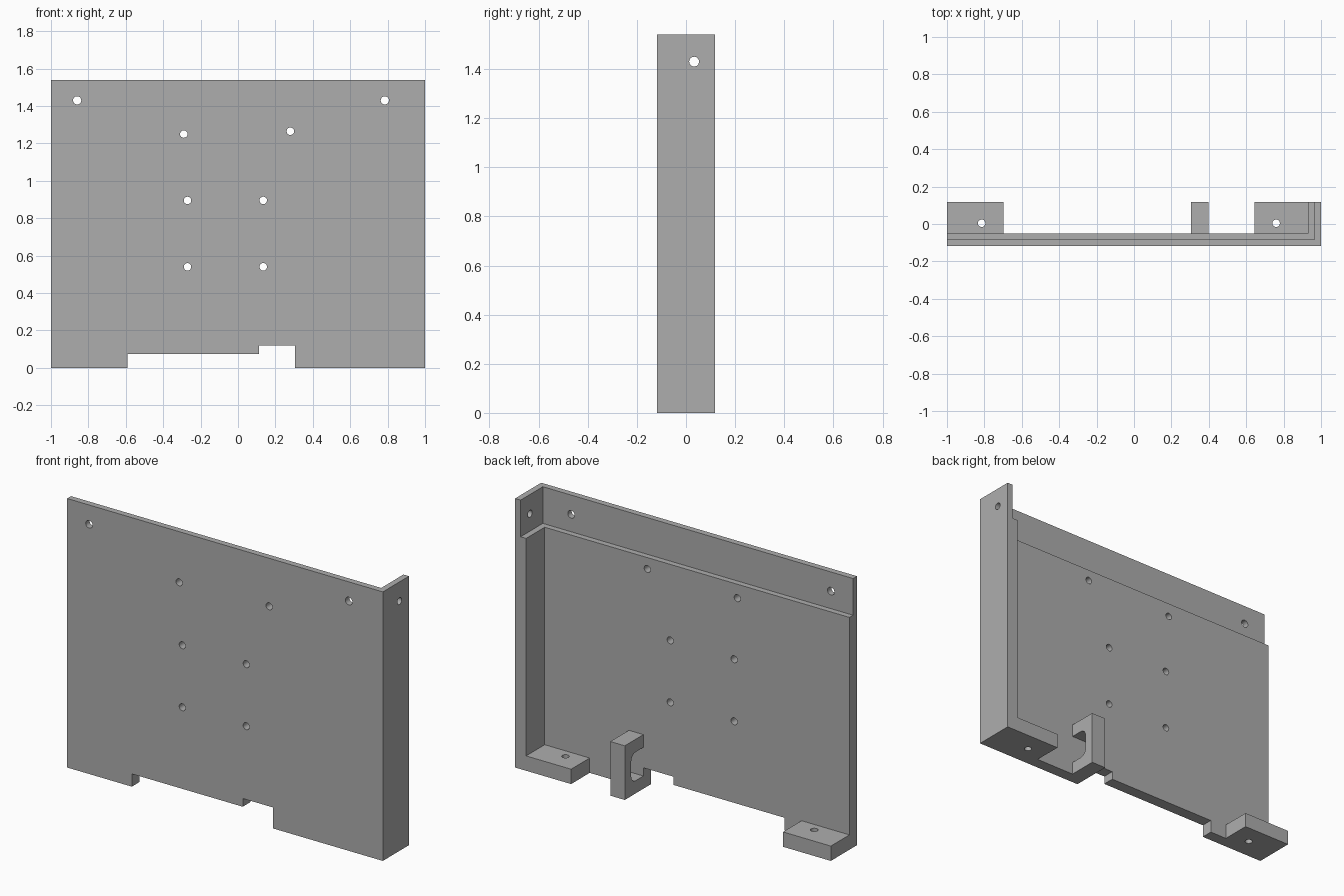
import bpy, bmesh, math
from mathutils import Matrix, Vector

cube = bpy.data.objects.get("Cube")
if cube:
    bpy.data.objects.remove(cube, do_unlink=True)

# Single grey finish
GREY = (0.42, 0.42, 0.42, 1)
grey = bpy.data.materials.new("plain grey")
grey.use_nodes = True
grey.diffuse_color = GREY
grey.node_tree.nodes["Principled BSDF"].inputs["Base Color"].default_value = GREY

# Shared dimensions
FRONT, BACK = -0.118, 0.118
INNER_Y, INNER_X = -0.05, 0.93       # inside faces of the thick walls
THIN_Y, THIN_X = -0.083, 0.965       # inside faces above the ledge
LEDGE, TOP = 1.33, 1.54
FOOT_H = 0.085


def add_object(name, bm):
    bmesh.ops.recalc_face_normals(bm, faces=bm.faces)
    mesh = bpy.data.meshes.new(name)
    bm.to_mesh(mesh)
    bm.free()
    mesh.materials.append(grey)
    obj = bpy.data.objects.new(name, mesh)
    bpy.context.collection.objects.link(obj)
    return obj


def prism(name, points, direction):
    """Extrude a closed outline of 3D points along a direction."""
    bm = bmesh.new()
    face = bm.faces.new([bm.verts.new(p) for p in points])
    ext = bmesh.ops.extrude_face_region(bm, geom=[face])
    moved = [g for g in ext["geom"] if isinstance(g, bmesh.types.BMVert)]
    bmesh.ops.translate(bm, verts=moved, vec=Vector(direction))
    return add_object(name, bm)


def box(name, x, y, z):
    outline = [(x[0], y[0], z[0]), (x[1], y[0], z[0]),
               (x[1], y[1], z[0]), (x[0], y[1], z[0])]
    return prism(name, outline, (0, 0, z[1] - z[0]))


def drill(centre, axis, radius, length=0.4):
    bm = bmesh.new()
    turn = {"X": Matrix.Rotation(math.pi / 2, 4, "Y"),
            "Y": Matrix.Rotation(math.pi / 2, 4, "X"),
            "Z": Matrix.Identity(4)}[axis]
    bmesh.ops.create_cone(bm, cap_ends=True, segments=32, radius1=radius,
                          radius2=radius, depth=length,
                          matrix=Matrix.Translation(centre) @ turn)
    return add_object("hole_cutter", bm)


def cut(obj, cutters):
    bpy.context.view_layer.objects.active = obj
    for cutter in cutters:
        cutter.hide_render = True
        mod = obj.modifiers.new("cut", "BOOLEAN")
        mod.operation, mod.solver, mod.object = "DIFFERENCE", "EXACT", cutter
        bpy.ops.object.modifier_apply(modifier=mod.name)
        bpy.data.objects.remove(cutter, do_unlink=True)


# Front plate and left side wall as one L-shaped body
corner = [(-1, FRONT, 0), (1, FRONT, 0), (1, BACK, 0),
          (INNER_X, BACK, 0), (INNER_X, INNER_Y, 0), (-1, INNER_Y, 0)]
body = prism("corner_panel", corner, (0, 0, TOP))

# Thinner upper band, stepped bottom notch, mounting holes
cutters = [box("rebate_cutter", (-1.1, THIN_X), (THIN_Y, 0.3), (LEDGE, 1.7)),
           box("wide_notch_cutter", (-0.59, 0.2), (-0.3, 0.3), (-0.1, 0.073)),
           box("tall_notch_cutter", (0.113, 0.305), (-0.3, 0.3), (-0.1, 0.12))]
for x in (-0.86, 0.785):
    cutters.append(drill((x, -0.1, 1.43), "Y", 0.022))
panel_holes = [(-0.29, 1.25), (0.28, 1.265)]
panel_holes += [(x, z) for x in (-0.27, 0.135) for z in (0.54, 0.895)]
for x, z in panel_holes:
    cutters.append(drill((x, -0.1, z), "Y", 0.02))
cutters.append(drill((1, 0.033, 1.43), "X", 0.02))
cut(body, cutters)

# Drilled feet
feet = []
for name, span, hole_x in (("right_foot", (-1, -0.697), -0.815),
                           ("left_foot", (0.645, INNER_X), 0.76)):
    foot = box(name, span, (INNER_Y, BACK), (0, FOOT_H))
    cut(foot, [drill((hole_x, 0.004, 0), "Z", 0.02)])
    feet.append(foot)

# Cable loop: C-shaped bracket with rounded inner corners
HOOK_H, ARM, BAR_Y, R = 0.31, 0.073, 0.06, 0.04
outline = [(INNER_Y, 0), (BACK, 0), (BACK, HOOK_H), (INNER_Y, HOOK_H),
           (INNER_Y, HOOK_H - ARM)]
for centre_z, start in ((HOOK_H - ARM - R, 90), (ARM + R, 0)):
    for i in range(9):
        a = math.radians(start - 90 * i / 8)
        outline.append((BAR_Y - R + R * math.cos(a), centre_z + R * math.sin(a)))
outline.append((INNER_Y, ARM))
loop = prism("cable_loop", [(0.305, y, z) for y, z in outline], (0.092, 0, 0))

# Smooth the round holes and fillets, keep every edge crisp
bpy.ops.object.select_all(action="DESELECT")
for obj in [body, loop] + feet:
    obj.select_set(True)
bpy.context.view_layer.objects.active = body
bpy.ops.object.shade_smooth_by_angle(angle=math.radians(30))
